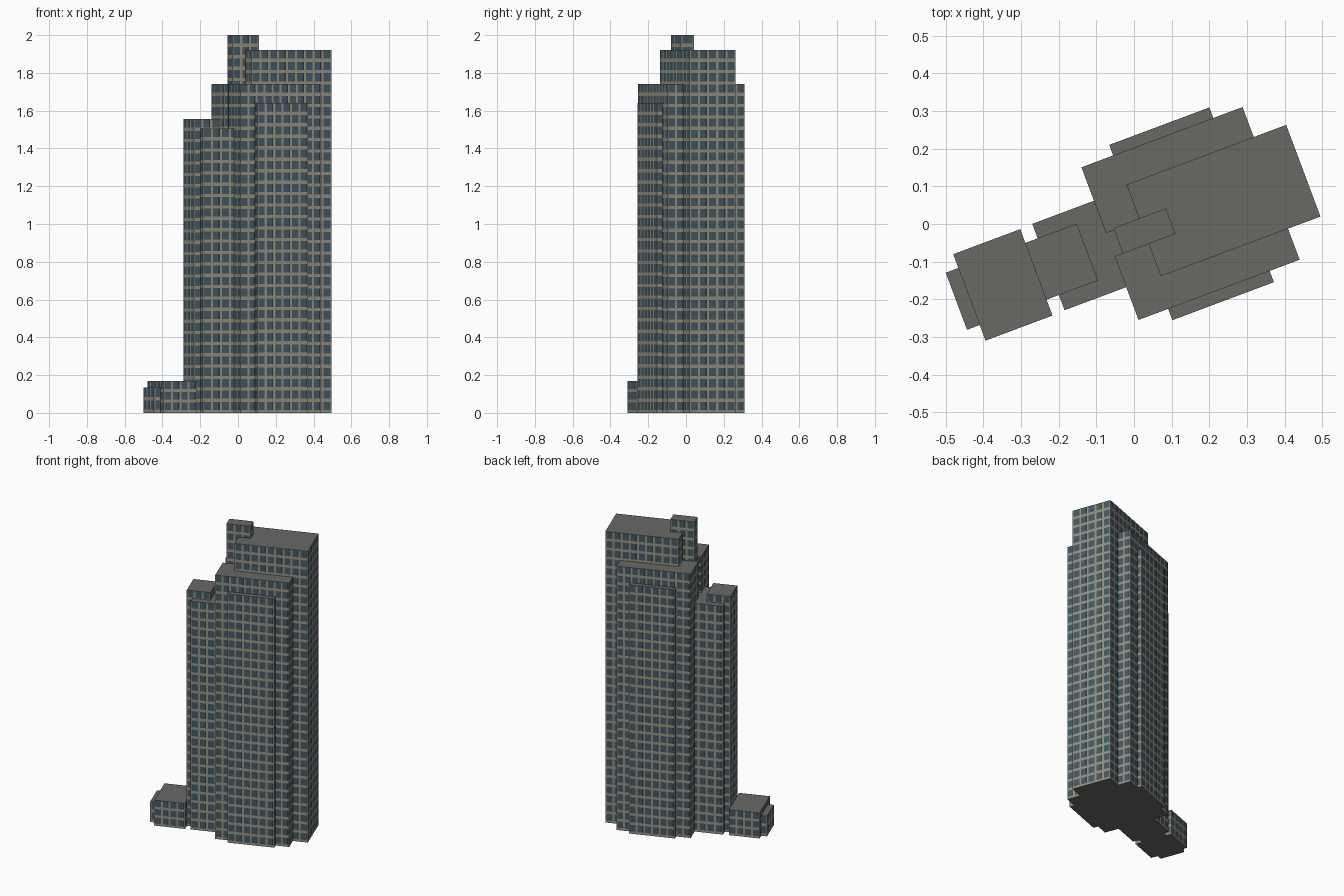
import bpy
import bmesh
import math
from mathutils import Vector

cube = bpy.data.objects.get("Cube")
if cube:
    bpy.data.objects.remove(cube, do_unlink=True)


def make_material(name, rgb):
    mat = bpy.data.materials.new(name)
    mat.use_nodes = True
    colour = (*rgb, 1.0)
    mat.diffuse_color = colour
    bsdf = next(n for n in mat.node_tree.nodes if n.type == 'BSDF_PRINCIPLED')
    bsdf.inputs["Base Color"].default_value = colour
    bsdf.inputs["Roughness"].default_value = 0.9
    return mat


FRAME, GLASS, DARK, ROOF = range(4)
materials = [
    make_material("stone frame", (0.30, 0.28, 0.215)),
    make_material("blue glass", (0.054, 0.098, 0.130)),
    make_material("dark glass", (0.021, 0.040, 0.056)),
    make_material("grey roof", (0.138, 0.138, 0.130)),
]

ANGLE = math.radians(20.5)
BAY, FLOOR = 0.048, 0.06


def column_cuts(width):
    """Cut positions along a wall and the kind of strip after each cut."""
    bays = max(1, round(width / BAY))
    pitch = width / bays
    pier = pitch * 0.12
    cuts, kinds = [0.0], []
    for i in range(bays):
        left, right = i * pitch, (i + 1) * pitch
        cuts.append(left + pier)
        kinds.append(FRAME)
        if i % 2:
            cuts.append(right - pier - pitch * 0.16)
            kinds.append(GLASS)
            cuts.append(right - pier)
            kinds.append(DARK)
        else:
            cuts.append(right - pier)
            kinds.append(GLASS)
        cuts.append(right)
        kinds.append(FRAME)
    return cuts, kinds


def row_cuts(height):
    """Cut heights of a wall; a sill band below each row of glass."""
    floors = max(1, round(height / FLOOR))
    pitch = height / floors
    cuts, kinds = [0.0], []
    for i in range(floors):
        cuts += [(i + 0.25) * pitch, (i + 0.97) * pitch, (i + 1) * pitch]
        kinds += [FRAME, GLASS, FRAME]
    return cuts, kinds


def tower_block(name, u0, u1, v0, v1, height):
    """Box with a window grid on four walls and a plain roof and base."""
    bm = bmesh.new()
    corners = [Vector(c) for c in ((u0, v0, 0), (u1, v0, 0), (u1, v1, 0), (u0, v1, 0))]
    rows, row_kinds = row_cuts(height)
    for k in range(4):
        start, end = corners[k], corners[(k + 1) % 4]
        along = (end - start).normalized()
        cols, col_kinds = column_cuts((end - start).length)
        grid = [[bm.verts.new(start + along * c + Vector((0, 0, z))) for c in cols]
                for z in rows]
        for r, row_kind in enumerate(row_kinds):
            for c, col_kind in enumerate(col_kinds):
                face = bm.faces.new((grid[r][c], grid[r][c + 1],
                                     grid[r + 1][c + 1], grid[r + 1][c]))
                face.material_index = FRAME if row_kind == FRAME else col_kind
    # weld the corners, then close the roof and base
    bmesh.ops.remove_doubles(bm, verts=bm.verts, dist=0.0001)
    edges = [e for e in bm.edges if e.is_boundary]
    for face in bmesh.ops.holes_fill(bm, edges=edges, sides=0)["faces"]:
        face.material_index = ROOF
    bmesh.ops.recalc_face_normals(bm, faces=bm.faces)
    mesh = bpy.data.meshes.new(name)
    bm.to_mesh(mesh)
    bm.free()
    for mat in materials:
        mesh.materials.append(mat)
    obj = bpy.data.objects.new(name, mesh)
    obj.rotation_euler.z = ANGLE
    bpy.context.scene.collection.objects.link(obj)
    return obj


# main tower and its shoulders
tower_block("main_tower", 0.018, 0.471, -0.155, 0.105, 1.92)
tower_block("lift_core", -0.055, 0.094, -0.063, 0.009, 2.0)
tower_block("back_shoulder", -0.078, 0.379, 0.003, 0.190, 1.74)
tower_block("front_shoulder", -0.078, 0.379, -0.243, -0.062, 1.74)
tower_block("front_bay", 0.006, 0.294, -0.275, -0.20, 1.64)
tower_block("back_bay", 0.012, 0.296, 0.15, 0.220, 1.64)

# lower side wing
tower_block("side_wing", -0.253, -0.05, -0.150, 0.095, 1.505)
tower_block("wing_core", -0.289, -0.142, -0.107, 0.054, 1.555)

# entrance annex
tower_block("annex", -0.478, -0.288, -0.152, 0.093, 0.168)
tower_block("annex_porch", -0.514, -0.45, -0.108, 0.054, 0.135)
